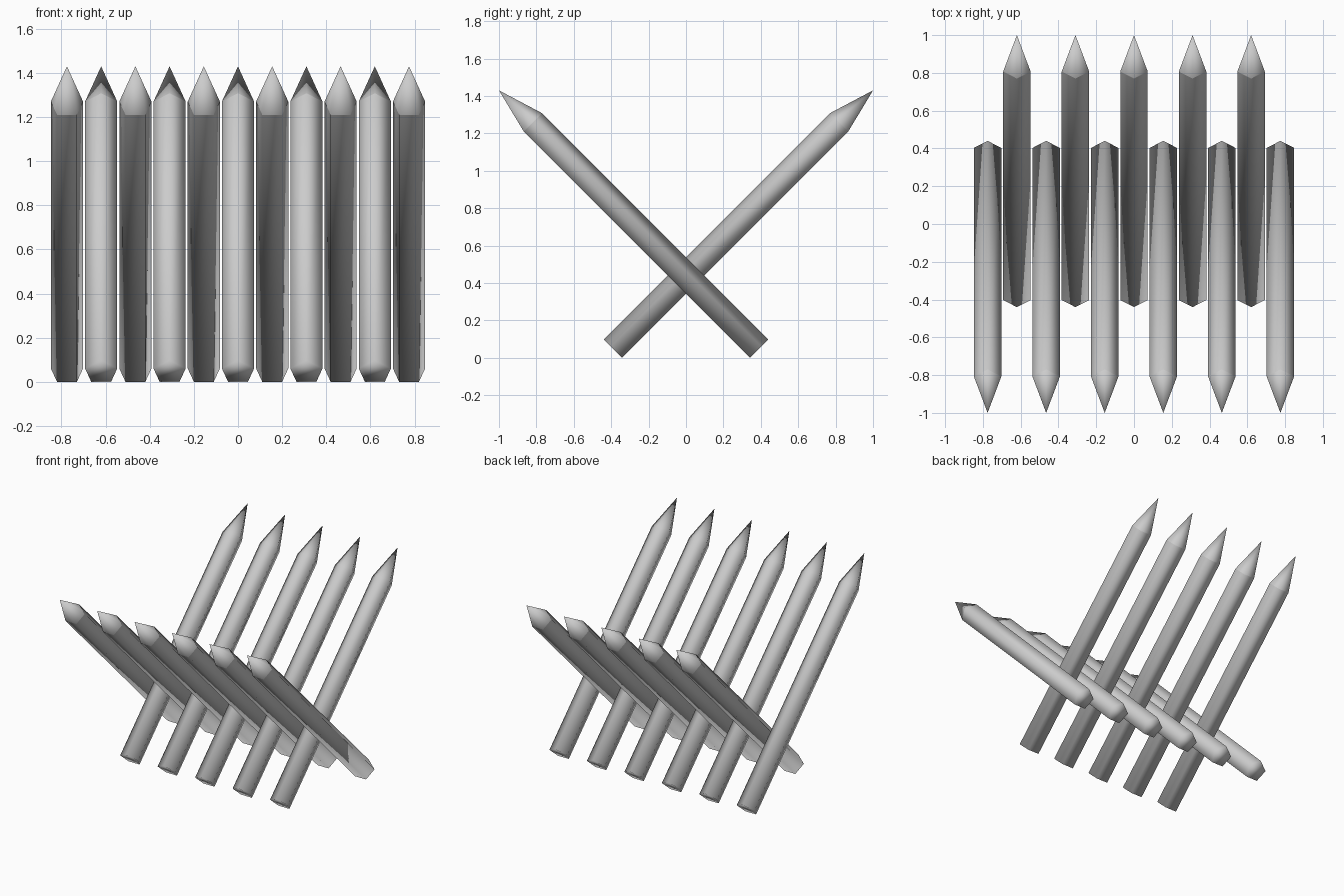
import bpy
import bmesh
from math import radians, sin, cos, tau

old = bpy.data.objects.get("Cube")
if old:
    bpy.data.objects.remove(old, do_unlink=True)

SIDES = 5
RADIUS = 0.0765
BODY_LENGTH = 1.711
FULL_LENGTH = 1.96
SPACING = 0.155
FOOT_Y, FOOT_Z = 0.386, 0.044

grey = bpy.data.materials.new("plain_grey")
grey.use_nodes = True
colour = (0.6, 0.6, 0.6, 1)
grey.diffuse_color = colour
grey.node_tree.nodes["Principled BSDF"].inputs["Base Color"].default_value = colour


def ring(bm, z):
    """Pentagon with one corner pointing along +y."""
    return [bm.verts.new((-RADIUS * sin(tau * i / SIDES),
                          RADIUS * cos(tau * i / SIDES), z)) for i in range(SIDES)]


def finish(bm, name):
    for face in bm.faces:
        face.smooth = True
    mesh = bpy.data.meshes.new(name)
    bm.to_mesh(mesh)
    bm.free()
    mesh.materials.append(grey)
    return mesh


# Five-sided shaft, closed at the foot
bm = bmesh.new()
low, high = ring(bm, 0), ring(bm, BODY_LENGTH)
bm.faces.new(reversed(low))
for i in range(SIDES):
    j = (i + 1) % SIDES
    bm.faces.new((low[i], low[j], high[j], high[i]))
shaft_mesh = finish(bm, "stake_shaft")

# Sharpened point
bm = bmesh.new()
base = ring(bm, BODY_LENGTH)
apex = bm.verts.new((0, 0, FULL_LENGTH))
for i in range(SIDES):
    bm.faces.new((base[i], base[(i + 1) % SIDES], apex))
point_mesh = finish(bm, "stake_point")

# Row of crossed stakes, leaning alternately forward and backward
for n in range(11):
    forward = n % 2 == 0
    lean = "front" if forward else "back"
    for part, mesh in (("shaft", shaft_mesh), ("point", point_mesh)):
        stake = bpy.data.objects.new(f"{lean}_stake_{part}_{n + 1}", mesh)
        stake.location = ((n - 5) * SPACING, FOOT_Y if forward else -FOOT_Y, FOOT_Z)
        stake.rotation_euler = (radians(45), 0, 0 if forward else radians(180))
        bpy.context.collection.objects.link(stake)
